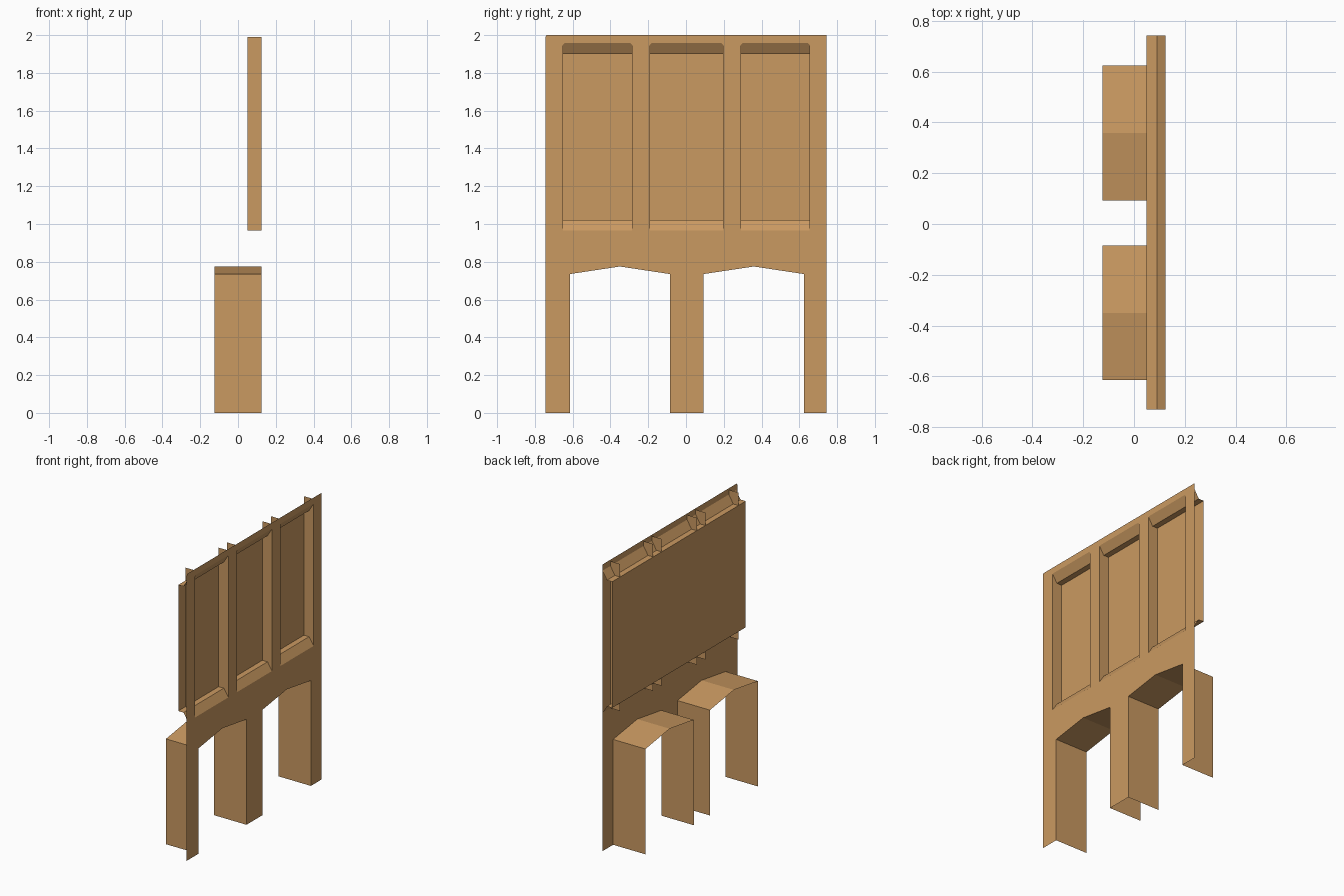
import bpy, bmesh
from mathutils import Vector

if "Cube" in bpy.data.objects:
    bpy.data.objects.remove(bpy.data.objects["Cube"])

FRONT, REAR, DEEP = 0.125, -0.125, 0.05   # wall face, arch rear, window pane
WINDOWS = [(-0.65, -0.285), (-0.19, 0.197), (0.29, 0.655)]
SILL, HEAD = 0.965, 1.957
ARCHES = [(-0.615, -0.085), (0.093, 0.625)]
SPRING, APEX = 0.735, 0.775

mat = bpy.data.materials.new("sandstone")
mat.diffuse_color = (0.59, 0.32, 0.12, 1)
mat.use_nodes = True
mat.node_tree.nodes["Principled BSDF"].inputs["Base Color"].default_value = mat.diffuse_color


def finish(name, bm):
    me = bpy.data.meshes.new(name)
    bm.to_mesh(me)
    bm.free()
    ob = bpy.data.objects.new(name, me)
    me.materials.append(mat)
    bpy.context.collection.objects.link(ob)


def strip(name, path, offset):
    """Sweep an open path along an offset into a sheet."""
    bm = bmesh.new()
    offset = Vector(offset)
    rows = [(bm.verts.new(p), bm.verts.new(Vector(p) + offset)) for p in path]
    for (a, b), (c, d) in zip(rows, rows[1:]):
        bm.faces.new((a, b, d, c))
    finish(name, bm)


def arch_points(a, b):
    return [(a, 0), (a, SPRING), ((a + b) / 2, APEX), (b, SPRING), (b, 0)]


# front wall sheet, with arches cut in the outline and window holes
outline = [(-0.745, 0)]
for a, b in ARCHES:
    outline += arch_points(a, b)
outline += [(0.743, 0), (0.743, 2), (-0.738, 2), (-0.745, 1.99)]
loops = [outline]
for a, b in WINDOWS:
    c = 0.008
    loops.append([(a, SILL), (b, SILL), (b, HEAD - c), (b - c, HEAD), (a + c, HEAD), (a, HEAD - c)])
bm = bmesh.new()
for loop in loops:
    vs = [bm.verts.new((FRONT, y, z)) for y, z in loop]
    for i, v in enumerate(vs):
        bm.edges.new((vs[i - 1], v))
bmesh.ops.triangle_fill(bm, edges=bm.edges[:], use_beauty=True, normal=(1, 0, 0))
bmesh.ops.dissolve_limit(bm, angle_limit=0.01, verts=bm.verts[:], edges=bm.edges[:])
bmesh.ops.triangulate(bm, faces=bm.faces[:])
for f in bm.faces:
    f.normal_update()
    if f.normal.x < 0:
        f.normal_flip()
finish("front_wall", bm)

# arch linings running back from the wall
for i, (a, b) in enumerate(ARCHES):
    strip(f"arch_lining_{i + 1}", [(FRONT, y, z) for y, z in arch_points(a, b)], (REAR - FRONT, 0, 0))

# recessed pane sheet with sloped sill and soffit, running the full width
profile = [(FRONT, SILL), (0.09, 1.02), (DEEP, 1.02), (DEEP, 1.9), (0.09, 1.9), (FRONT, HEAD)]
strip("window_recess", [(x, -0.73, z) for x, z in profile], (0, 1.473, 0))

# upright jamb fins at both sides of each window
for i, (a, b) in enumerate(WINDOWS):
    strip(f"left_jamb_{i + 1}", [(DEEP, a, SILL), (FRONT, a, SILL)], (0, 0, 1.99 - SILL))
    strip(f"right_jamb_{i + 1}", [(FRONT, b, SILL), (DEEP, b, SILL)], (0, 0, 1.99 - SILL))
